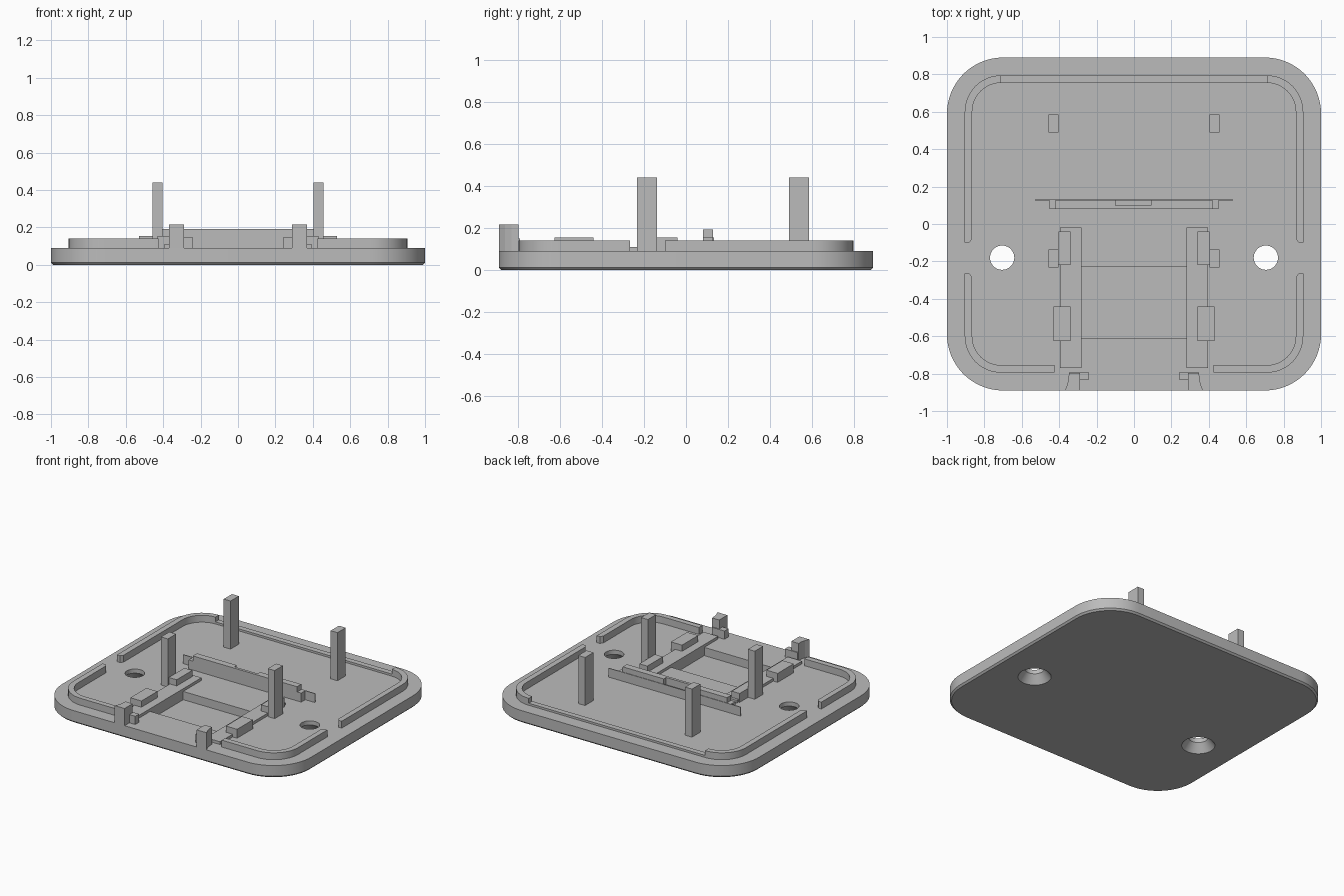
import bpy, bmesh, math

if "Cube" in bpy.data.objects:
    bpy.data.objects.remove(bpy.data.objects["Cube"])

grey = bpy.data.materials.new("plain grey")
grey.use_nodes = True
COLOUR = (0.5, 0.5, 0.5, 1)
grey.diffuse_color = COLOUR
grey.node_tree.nodes["Principled BSDF"].inputs["Base Color"].default_value = COLOUR

FLOOR = 0.09   # top of the base plate
SINK = 0.085   # parts start slightly inside the plate


def loft(name, rings):
    """Solid through a stack of matching (points, z) rings."""
    bm = bmesh.new()
    loops = [[bm.verts.new((x, y, z)) for x, y in pts] for pts, z in rings]
    for low, high in zip(loops, loops[1:]):
        for i in range(len(low)):
            j = (i + 1) % len(low)
            bm.faces.new((low[i], low[j], high[j], high[i]))
    bm.faces.new(loops[0][::-1])
    bm.faces.new(loops[-1])
    bmesh.ops.recalc_face_normals(bm, faces=bm.faces)
    mesh = bpy.data.meshes.new(name)
    bm.to_mesh(mesh)
    bm.free()
    mesh.materials.append(grey)
    obj = bpy.data.objects.new(name, mesh)
    bpy.context.collection.objects.link(obj)
    return obj


def prism(name, pts, z0, z1):
    return loft(name, [(pts, z0), (pts, z1)])


def box(name, x0, x1, y0, y1, z1, z0=SINK):
    return prism(name, [(x0, y0), (x1, y0), (x1, y1), (x0, y1)], z0, z1)


def arc(cx, cy, r, start, end, n=12):
    angles = [math.radians(start + (end - start) * i / n) for i in range(n + 1)]
    return [(cx + r * math.cos(a), cy + r * math.sin(a)) for a in angles]


def rounded_rect(hx, hy, r):
    pts = []
    for k, (sx, sy) in enumerate([(1, 1), (-1, 1), (-1, -1), (1, -1)]):
        pts += arc(sx * (hx - r), sy * (hy - r), r, 90 * k, 90 * k + 90, 16)
    return pts


def circle(cx, cy, r):
    return arc(cx, cy, r, 0, 360, 40)[:-1]


def smooth(obj):
    bpy.ops.object.select_all(action="DESELECT")
    obj.select_set(True)
    bpy.context.view_layer.objects.active = obj
    bpy.ops.object.shade_smooth_by_angle(angle=math.radians(30))


def cut(target, cutter):
    mod = target.modifiers.new("cut", "BOOLEAN")
    mod.operation = "DIFFERENCE"
    mod.solver = "EXACT"
    mod.object = cutter
    bpy.context.view_layer.objects.active = target
    bpy.ops.object.modifier_apply(modifier=mod.name)
    bpy.data.objects.remove(cutter)


# Base plate with chamfered underside
plate = loft("base_plate", [
    (rounded_rect(0.988, 0.878, 0.288), 0),
    (rounded_rect(1, 0.89, 0.3), 0.012),
    (rounded_rect(1, 0.89, 0.3), FLOOR)])

# Shallow pocket and countersunk screw holes
cut(plate, box("pocket_cutter", -0.28, 0.28, -0.61, -0.23, 0.2, 0.03))
for side in (1, -1):
    hx, hy = side * 0.705, -0.18
    cut(plate, loft("hole_cutter", [
        (circle(hx, hy, 0.125), -0.02), (circle(hx, hy, 0.065), 0.06),
        (circle(hx, hy, 0.065), 0.2)]))
smooth(plate)

# Low lip joining the two rear rim sections
box("rear_lip", -0.71, 0.71, 0.755, 0.795, 0.105)

# Cross bar with a notch in its back, and the thin fin behind it
prism("cross_bar", [(-0.42, 0.08), (0.42, 0.08), (0.42, 0.128), (0.09, 0.128),
                    (0.09, 0.1), (-0.1, 0.1), (-0.1, 0.128), (-0.42, 0.128)],
      SINK, 0.193)
box("cross_fin", -0.53, 0.53, 0.126, 0.132, 0.155)

# Paired parts on both sides
for side, label in ((1, "left"), (-1, "right")):

    def pair_prism(name, pts, z1, z0=SINK):
        return prism(f"{label}_{name}", [(side * x, y) for x, y in pts], z0, z1)

    def pair_box(name, x0, x1, y0, y1, z1, z0=SINK):
        return pair_prism(name, [(x0, y0), (x1, y0), (x1, y1), (x0, y1)], z1, z0)

    # Raised rim, open at the screw hole and the front
    rear = [(0.865, -0.08), (0.88, -0.1), (0.905, -0.1)]
    rear += arc(0.71, 0.6, 0.195, 0, 90) + arc(0.71, 0.6, 0.155, 90, 0)
    smooth(pair_prism("rear_rim", rear, 0.14))
    front = [(0.865, -0.285), (0.88, -0.265), (0.905, -0.265)]
    front += arc(0.71, -0.6, 0.195, 0, -90) + [(0.425, -0.795), (0.425, -0.755)]
    front += arc(0.71, -0.6, 0.155, -90, 0)
    smooth(pair_prism("front_rim", front, 0.14))

    # Tall posts
    pair_box("rear_post", 0.403, 0.458, 0.49, 0.585, 0.44)
    pair_box("front_post", 0.403, 0.458, -0.232, -0.137, 0.44)

    # Rail and the blocks on it
    pair_box("rail", 0.28, 0.395, -0.77, -0.02, 0.11, FLOOR)
    pair_box("rear_block", 0.34, 0.404, -0.22, -0.04, 0.155)
    pair_box("front_block", 0.34, 0.43, -0.625, -0.44, 0.155)
    pair_box("bar_end", 0.42, 0.453, 0.08, 0.128, 0.155)

    # Front hook with a curved outer flank, and its foot
    hook = [(0.29, -0.89), (0.37, -0.89), (0.357, -0.86), (0.35, -0.83),
            (0.348, -0.797), (0.29, -0.797)]
    pair_prism("front_hook", hook, 0.215)
    pair_box("hook_foot", 0.243, 0.345, -0.835, -0.79, 0.15)
